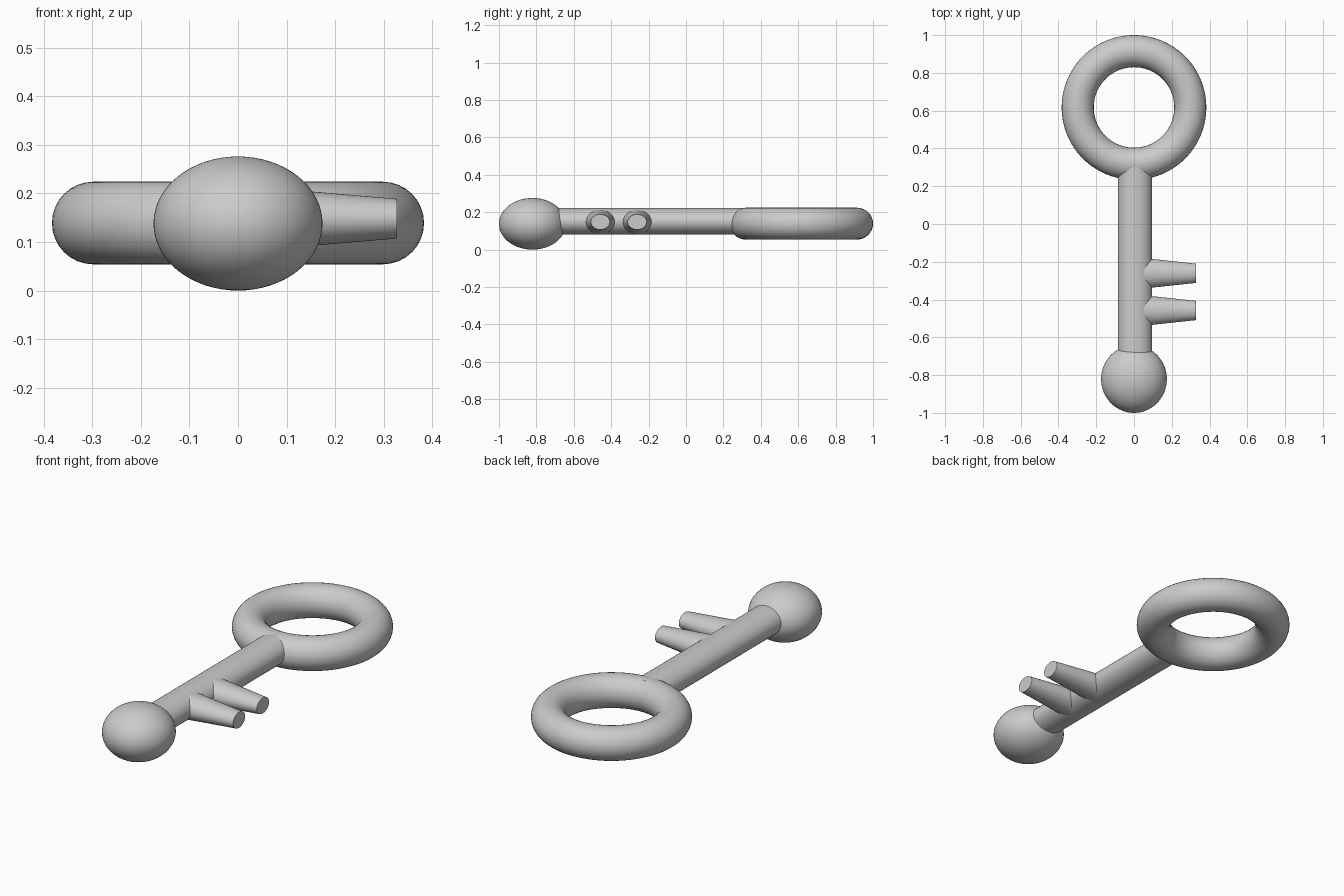
import bpy
from math import pi

if "Cube" in bpy.data.objects:
    bpy.data.objects.remove(bpy.data.objects["Cube"])


def finish(name, scale=(1, 1, 1)):
    ob = bpy.context.object
    ob.name = name
    ob.scale = scale
    bpy.ops.object.transform_apply(location=False, rotation=True, scale=True)
    bpy.ops.object.shade_smooth_by_angle(angle=pi / 6)
    return ob


# Ring handle
bpy.ops.mesh.primitive_torus_add(major_radius=0.298, minor_radius=0.085,
                                 major_segments=96, minor_segments=32,
                                 location=(0, 0.617, 0.139))
finish("ring_handle")

# Oval shaft, running from inside the ball to inside the ring
y0, y1 = -0.80, 0.34
bpy.ops.mesh.primitive_cylinder_add(vertices=64, radius=1, depth=y1 - y0,
                                    location=(0.005, (y0 + y1) / 2, 0.151),
                                    rotation=(pi / 2, 0, 0))
bpy.ops.object.transform_apply(location=False, rotation=True, scale=False)
finish("shaft", (0.09, 1, 0.071))

# Flattened ball at the end
bpy.ops.mesh.primitive_uv_sphere_add(segments=64, ring_count=32, radius=1,
                                     location=(0, -0.821, 0.138))
finish("end_ball", (0.174, 0.179, 0.138))

# Two tapered oval teeth
x0, x1 = 0.02, 0.327
for i, y in enumerate((-0.261, -0.458)):
    bpy.ops.mesh.primitive_cone_add(vertices=48, radius1=0.084, radius2=0.051,
                                    depth=x1 - x0,
                                    location=((x0 + x1) / 2, y, 0.148),
                                    rotation=(0, pi / 2, 0))
    bpy.ops.object.transform_apply(location=False, rotation=True, scale=False)
    finish(f"tooth_{i + 1}", (1, 1, 0.8))
